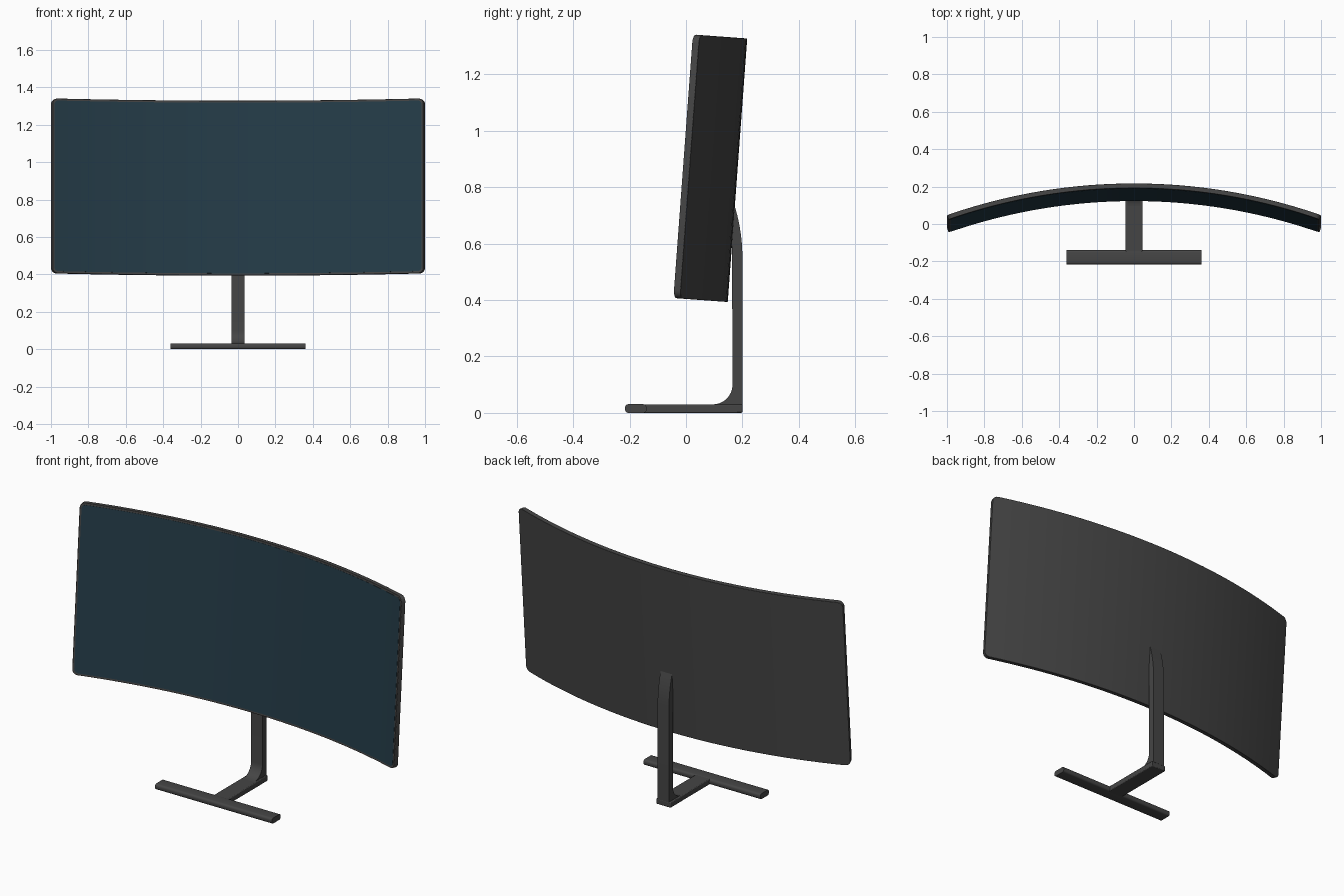
import bpy, bmesh, math

if "Cube" in bpy.data.objects:
    bpy.data.objects.remove(bpy.data.objects["Cube"])

def material(name, rgb):
    m = bpy.data.materials.new(name)
    m.diffuse_color = (*rgb, 1)
    m.use_nodes = True
    m.node_tree.nodes["Principled BSDF"].inputs["Base Color"].default_value = m.diffuse_color
    return m

DARK = material("dark_grey", (0.06, 0.06, 0.06))
BLUE = material("screen_blue", (0.018, 0.045, 0.065))

def finish(name, bm, mat, bevel=0.0, segments=2):
    bmesh.ops.recalc_face_normals(bm, faces=bm.faces)
    me = bpy.data.meshes.new(name)
    bm.to_mesh(me)
    bm.free()
    ob = bpy.data.objects.new(name, me)
    bpy.context.collection.objects.link(ob)
    me.materials.append(mat)
    if bevel:
        mod = ob.modifiers.new("soft_edges", 'BEVEL')
        mod.width, mod.segments = bevel, segments
        mod.limit_method, mod.angle_limit = 'ANGLE', math.radians(40)
    bpy.ops.object.select_all(action='DESELECT')
    ob.select_set(True)
    bpy.context.view_layer.objects.active = ob
    bpy.ops.object.shade_smooth_by_angle(angle=math.radians(30))
    return ob

R = 3.026                        # radius of the curved back
HALF = R * math.asin(1 / R)      # half arc length
TILT = math.atan2(0.069, 0.934)

def curved_slab(name, half, height, r, d0, d1, mat, bevel=0.0):
    """Rounded rectangle bent around the screen's arc, from depth d0 to d1."""
    corner = [(half - r + r * math.cos(a), height / 2 - r + r * math.sin(a))
              for a in (math.pi / 2 * i / 5 for i in range(6))]
    flat = [(half - r) * (1 - 2 * i / 32) for i in range(1, 32)]
    cols = corner + [(u, height / 2) for u in flat] + [(-u, h) for u, h in reversed(corner)]
    bm = bmesh.new()
    rings = []
    for u, h in cols:
        a = u / R
        rings.append([bm.verts.new(((R - d) * math.sin(a), (R - d) * math.cos(a) - R, z))
                      for d, z in ((d0, -h), (d0, h), (d1, h), (d1, -h))])
    for p, q in zip(rings, rings[1:]):
        for i in range(4):
            j = (i + 1) % 4
            bm.faces.new((p[i], p[j], q[j], q[i]))
    bm.faces.new(rings[0])
    bm.faces.new(rings[-1])
    ob = finish(name, bm, mat, bevel)
    ob.location = (0, 0.1825, 0.860)
    ob.rotation_euler = (-TILT, 0, 0)
    return ob

def extrude_x(name, profile, half_width, mat, bevel=0.0, segments=2):
    """Side profile (y, z) extruded symmetrically along x."""
    bm = bmesh.new()
    face = bm.faces.new([bm.verts.new((-half_width, y, z)) for y, z in profile])
    geom = bmesh.ops.extrude_face_region(bm, geom=[face])["geom"]
    bmesh.ops.translate(bm, vec=(2 * half_width, 0, 0),
                        verts=[g for g in geom if isinstance(g, bmesh.types.BMVert)])
    return finish(name, bm, mat, bevel, segments)

def rounded_bar(y0, y1, z0, z1, r):
    pts = []
    for k, (y, z) in enumerate(((y1 - r, z1 - r), (y0 + r, z1 - r), (y0 + r, z0 + r), (y1 - r, z0 + r))):
        for i in range(5):
            a = math.pi / 2 * (k + i / 4)
            pts.append((y + r * math.cos(a), z + r * math.sin(a)))
    return pts

# curved housing and display
curved_slab("screen_housing", HALF, 0.9365, 0.03, 0.0, 0.025, DARK, 0.003)
curved_slab("display", HALF - 0.011, 0.9365 - 0.022, 0.022, 0.02, 0.0262, BLUE)

# upright: back edge curves into the housing, front edge sweeps into the foot
back = [(0.2, 0.028), (0.2, 0.56), (0.1985, 0.595), (0.195, 0.63),
        (0.1895, 0.665), (0.182, 0.70), (0.173, 0.732)]
fillet = [(0.095 + 0.07 * math.cos(a), 0.1 - 0.07 * math.sin(a))
          for a in (math.pi / 2 * i / 8 for i in range(9))]
extrude_x("upright", back + [(0.163, 0.732), (0.163, 0.60)] + fillet + [(0.095, 0.028)], 0.035, DARK)

# foot: stem and front crossbar
extrude_x("foot_stem", [(-0.17, 0), (0.2, 0), (0.2, 0.03), (-0.17, 0.03)], 0.045, DARK, 0.004)
extrude_x("foot_crossbar", rounded_bar(-0.216, -0.14, 0, 0.031, 0.012), 0.36, DARK)
